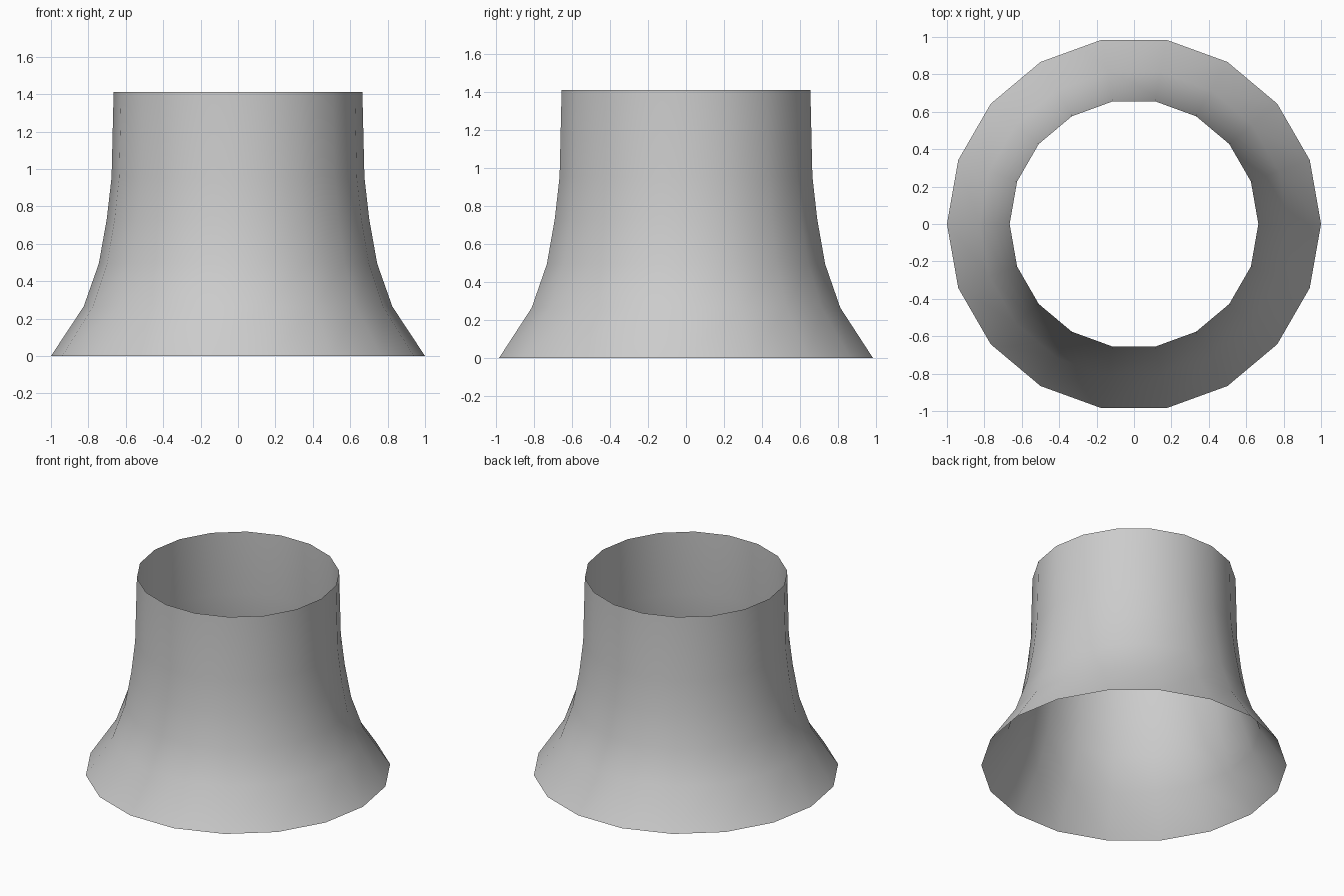
import bpy, bmesh
from math import cos, sin, tau

if "Cube" in bpy.data.objects:
    bpy.data.objects.remove(bpy.data.objects["Cube"])

SIDES = 18
# Flared profile: (radius, height), open at both ends
PROFILE = [(1.0, 0.0), (0.825, 0.265), (0.744, 0.495),
           (0.702, 0.73), (0.676, 0.955), (0.665, 1.412)]

bm = bmesh.new()
rings = [[bm.verts.new((r * cos(tau * i / SIDES), r * sin(tau * i / SIDES), z))
          for i in range(SIDES)] for r, z in PROFILE]

# Skin neighbouring rings with quads
for low, high in zip(rings, rings[1:]):
    for i in range(SIDES):
        j = (i + 1) % SIDES
        face = bm.faces.new((low[i], low[j], high[j], high[i]))
        face.smooth = True

mesh = bpy.data.meshes.new("flared_tube")
bm.to_mesh(mesh)
bm.free()
tube = bpy.data.objects.new("flared_tube", mesh)
bpy.context.collection.objects.link(tube)
